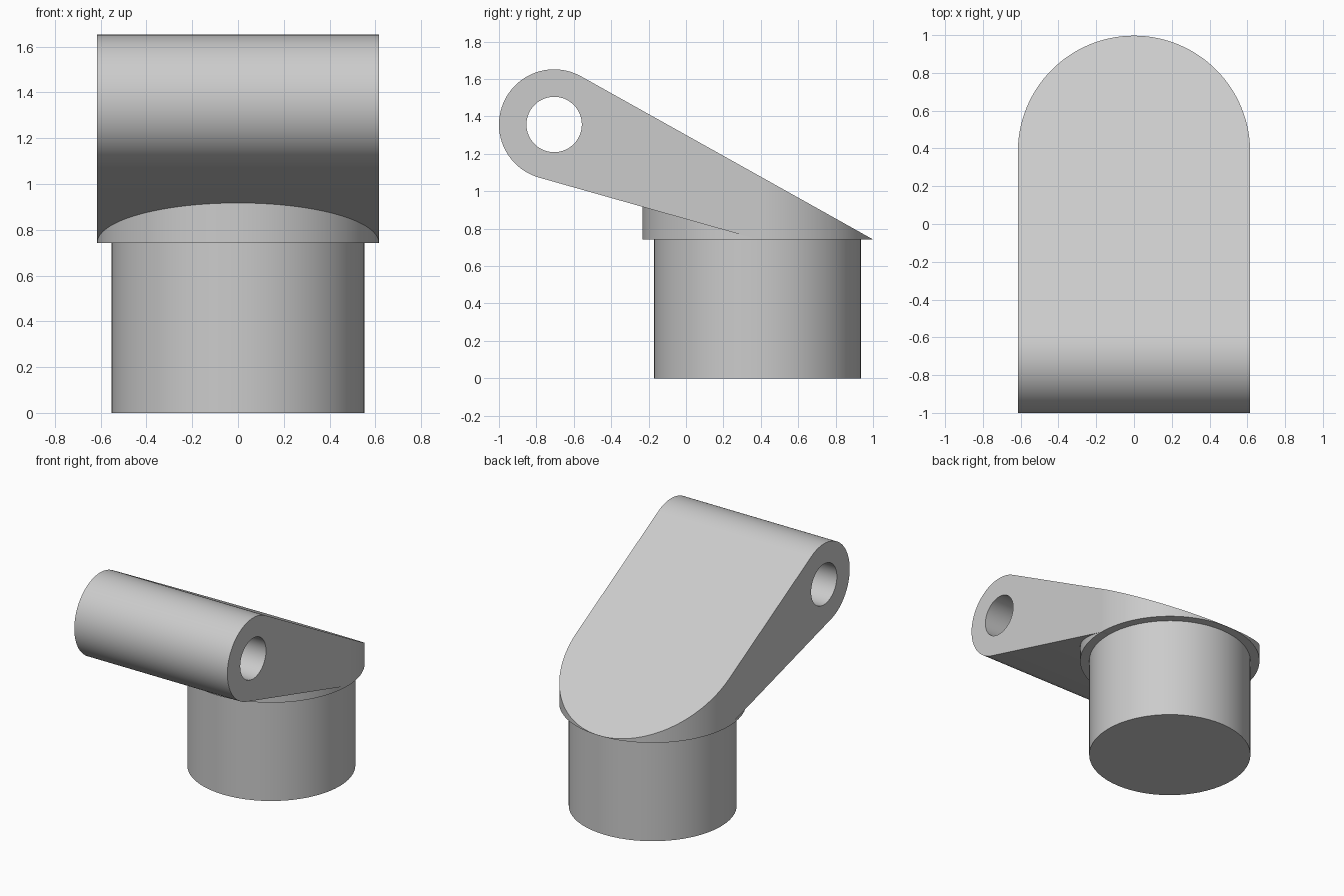
import bpy, bmesh, math
from math import sin, cos, pi
from mathutils import Vector

default = bpy.data.objects.get("Cube")
if default:
    bpy.data.objects.remove(default, do_unlink=True)

# Shared dimensions
COLLAR_R, POST_R, AXIS_Y, STEP_Z = 0.615, 0.553, 0.382, 0.743
EYE, EYE_R, HOLE_R = Vector((-0.705, 1.357)), 0.295, 0.148
TIP = Vector((AXIS_Y + COLLAR_R, STEP_Z))      # knife edge at the back
HEEL = Vector((AXIS_Y, STEP_Z))                # underside meets the collar

grey = bpy.data.materials.new("plain grey")
grey.use_nodes = True
grey.diffuse_color = (0.6, 0.6, 0.6, 1)
grey.node_tree.nodes["Principled BSDF"].inputs["Base Color"].default_value = (0.6, 0.6, 0.6, 1)


def arc(center, r, a0, a1, n):
    """Points along an arc, both ends included."""
    return [Vector((center[0] + r * cos(a0 + (a1 - a0) * i / n),
                    center[1] + r * sin(a0 + (a1 - a0) * i / n))) for i in range(n + 1)]


def prism(name, points, axis, lo, hi):
    """Extrude a 2D outline along x or z; hi may be a function of the point."""
    bm = bmesh.new()
    top = hi if callable(hi) else (lambda p: hi)
    place = (lambda p, h: (h, p.x, p.y)) if axis == "x" else (lambda p, h: (p.x, p.y, h))
    a = [bm.verts.new(place(p, lo)) for p in points]
    b = [bm.verts.new(place(p, top(p))) for p in points]
    bm.faces.new(a[::-1])
    bm.faces.new(b)
    for i in range(len(a)):
        j = (i + 1) % len(a)
        bm.faces.new((a[i], a[j], b[j], b[i]))
    bmesh.ops.remove_doubles(bm, verts=bm.verts, dist=1e-5)
    bmesh.ops.recalc_face_normals(bm, faces=bm.faces)
    mesh = bpy.data.meshes.new(name)
    bm.to_mesh(mesh)
    bm.free()
    mesh.materials.append(grey)
    ob = bpy.data.objects.new(name, mesh)
    bpy.context.collection.objects.link(ob)
    return ob


def select(ob):
    bpy.ops.object.select_all(action="DESELECT")
    ob.select_set(True)
    bpy.context.view_layer.objects.active = ob


def boolean(ob, cutter, operation):
    select(ob)
    mod = ob.modifiers.new("cut", "BOOLEAN")
    mod.object, mod.operation, mod.solver = cutter, operation, "EXACT"
    bpy.ops.object.modifier_apply(modifier=mod.name)
    bpy.data.objects.remove(cutter, do_unlink=True)


def finish(ob):
    select(ob)
    bpy.ops.object.shade_smooth_by_angle(angle=math.radians(25))
    mod = ob.modifiers.new("even shading", "WEIGHTED_NORMAL")
    mod.keep_sharp = True


def tangent_angle(p, side):
    """Direction from the eye centre to the tangent point of a line through p."""
    d = p - EYE
    return math.atan2(d.y, d.x) + side * math.acos(EYE_R / d.length)


# Arm: side outline wrapped around the eye, trimmed to a round-ended plan
a_top, a_low = tangent_angle(TIP, 1), tangent_angle(HEEL, -1) + 2 * pi
side = arc(EYE, EYE_R, a_top, a_low, 48) + [HEEL, TIP + Vector((0.002, 0))]
arm = prism("arm", side, "x", -0.8, 0.8)
plan = arc((0, AXIS_Y), COLLAR_R, 0, pi, 64)
plan += [Vector((-COLLAR_R, -1.2)), Vector((COLLAR_R, -1.2))]
boolean(arm, prism("plan_cutter", plan, "z", 0.5, 2), "INTERSECT")
pin = arc(EYE, HOLE_R, 0, 2 * pi, 64)[:-1]
boolean(arm, prism("pin_cutter", pin, "x", -1, 1), "DIFFERENCE")
finish(arm)

# Collar: front half disc rising to the sloping underside of the arm
low_point = EYE + EYE_R * Vector((cos(a_low), sin(a_low)))
slope = (low_point.y - HEEL.y) / (HEEL.x - low_point.x)
collar = prism("collar", arc((0, AXIS_Y), COLLAR_R, pi, 2 * pi, 64), "z", STEP_Z,
               lambda p: STEP_Z + slope * (AXIS_Y - p.y))
finish(collar)

# Post: round plug below the collar
post = prism("post", arc((0, AXIS_Y), POST_R, 0, 2 * pi, 64)[:-1], "z", 0, STEP_Z)
finish(post)
